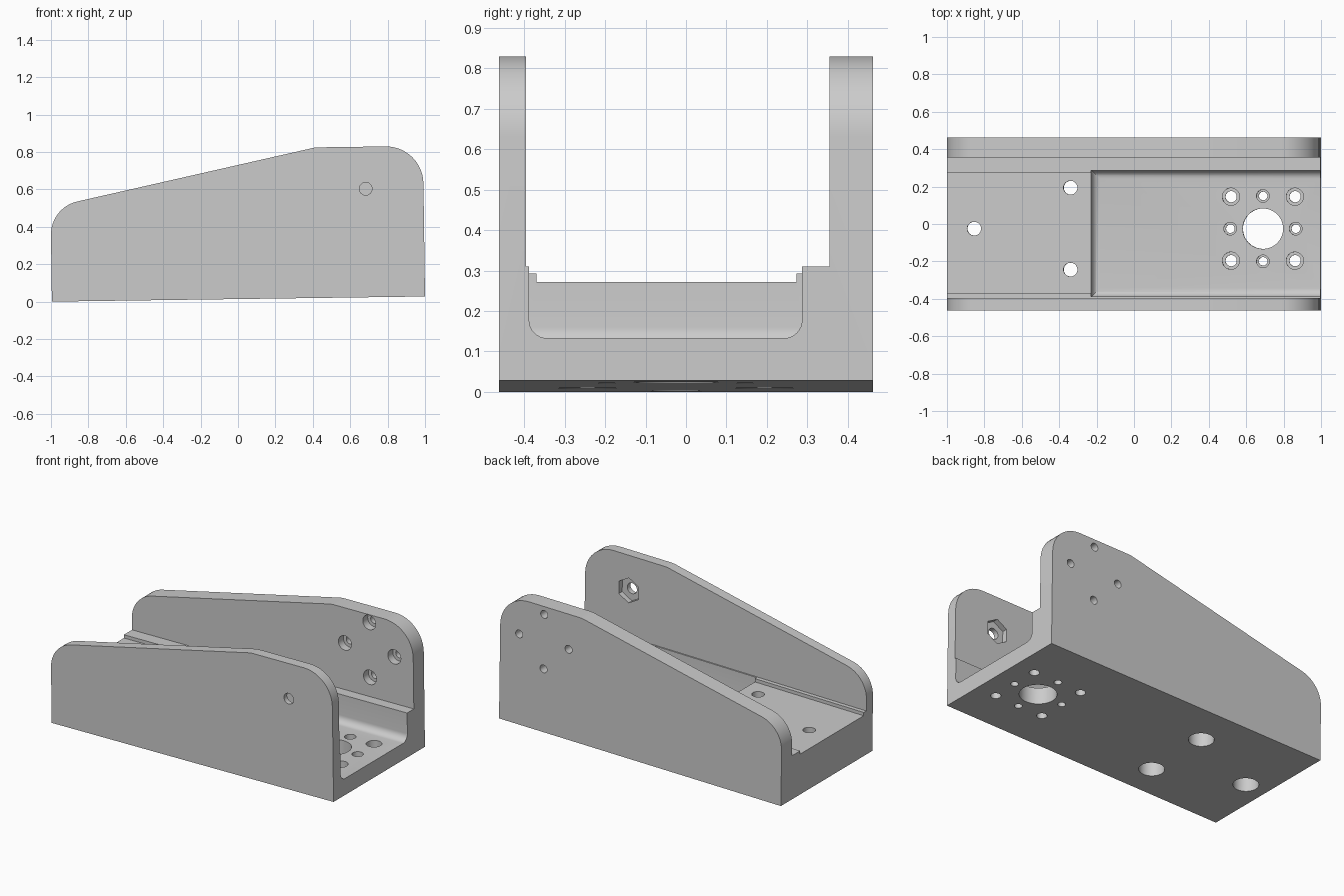
import bpy, bmesh, math
from mathutils import Matrix, Vector

cube = bpy.data.objects.get("Cube")
if cube:
    bpy.data.objects.remove(cube, do_unlink=True)

LENGTH, HALF_W, TILT = 1.995, 0.462, 0.0138
MID_Y = -0.025                      # centre line of the hole patterns
HUB_X, HUB_Z = 1.686, 0.58          # shared hub position on floor and walls

grey = bpy.data.materials.new("plain grey")
grey.use_nodes = True
colour = (0.6, 0.6, 0.6, 1)
grey.diffuse_color = colour
grey.node_tree.nodes["Principled BSDF"].inputs["Base Color"].default_value = colour


def make_object(name, bm):
    bmesh.ops.recalc_face_normals(bm, faces=bm.faces)
    mesh = bpy.data.meshes.new(name)
    bm.to_mesh(mesh)
    bm.free()
    mesh.materials.append(grey)
    obj = bpy.data.objects.new(name, mesh)
    bpy.context.collection.objects.link(obj)
    return obj


def fillet(prev, corner, nxt, radius, steps=12):
    """Points of a tangent arc rounding one profile corner."""
    p, c, n = Vector(prev), Vector(corner), Vector(nxt)
    a, b = (p - c).normalized(), (n - c).normalized()
    half = a.angle(b) / 2
    centre = c + (a + b).normalized() * radius / math.sin(half)
    start = (c + a * radius / math.tan(half) - centre).normalized()
    end = (c + b * radius / math.tan(half) - centre).normalized()
    return [centre + start.slerp(end, i / steps) * radius for i in range(steps + 1)]


def cut(body, name, bm):
    cutter = make_object(name, bm)
    cutter.hide_render = True
    mod = body.modifiers.new(name, "BOOLEAN")
    mod.operation, mod.solver, mod.object = "DIFFERENCE", "EXACT", cutter
    bpy.context.view_layer.objects.active = body
    bpy.ops.object.modifier_apply(modifier=mod.name)
    bpy.data.objects.remove(cutter, do_unlink=True)


def box(low, high):
    low, high = Vector(low), Vector(high)
    bm = bmesh.new()
    bmesh.ops.create_cube(bm, size=1, matrix=Matrix.Translation((low + high) / 2)
                          @ Matrix.Diagonal((*(high - low), 1)))
    return bm


def drill(body, name, a, b, radius, sides=32):
    """Cut a round or hexagonal hole from point a to point b."""
    a, b = Vector(a), Vector(b)
    turn = (b - a).to_track_quat("Z", "Y").to_matrix().to_4x4()
    bm = bmesh.new()
    bmesh.ops.create_cone(bm, cap_ends=True, segments=sides, radius1=radius, radius2=radius,
                          depth=(b - a).length, matrix=Matrix.Translation((a + b) / 2) @ turn)
    cut(body, name, bm)


# Sloped side outline, extruded across the full width
corners = [((0, 0), 0), ((LENGTH, 0), 0), ((LENGTH, 0.805), 0.2),
           ((1.42, 0.805), 0.18), ((0, 0.503), 0.18)]
outline = []
for i, (corner, radius) in enumerate(corners):
    if radius:
        outline += fillet(corners[i - 1][0], corner, corners[(i + 1) % len(corners)][0], radius)
    else:
        outline.append(Vector(corner))
bm = bmesh.new()
side = bm.faces.new([bm.verts.new((p.x, -HALF_W, p.y)) for p in outline])
extruded = bmesh.ops.extrude_face_region(bm, geom=[side])["geom"]
bmesh.ops.translate(bm, vec=(0, 2 * HALF_W, 0),
                    verts=[v for v in extruded if isinstance(v, bmesh.types.BMVert)])
bracket = make_object("bracket_body", bm)

# Channel between the walls and the shallow groove in its floor
cut(bracket, "channel", box((-1, -0.396, 0.282), (3, 0.355, 2)))
cut(bracket, "groove", box((-1, -0.37, 0.261), (3, 0.273, 1)))

# Deep pocket with rounded bottom edges, open at the right-hand end
bm = box((0.77, -0.388, 0.105), (3, 0.287, 0.6))
bottom = [e for e in bm.edges if all(v.co.z < 0.2 for v in e.verts)
          and not all(v.co.x > 2 for v in e.verts)]
bmesh.ops.bevel(bm, geom=bottom, offset=0.045, segments=8, profile=0.5, affect="EDGES")
cut(bracket, "pocket", bm)

# Hub opening ringed by eight counterbored screw holes
drill(bracket, "hub_hole", (HUB_X, MID_Y, -0.1), (HUB_X, MID_Y, 0.2), 0.108, 48)
for i in range(8):
    diagonal = i % 2
    reach = 0.171 * math.sqrt(2) if diagonal else 0.175
    x = HUB_X + reach * math.cos(i * math.pi / 4)
    y = MID_Y + reach * math.sin(i * math.pi / 4)
    drill(bracket, "screw_hole", (x, y, -0.1), (x, y, 0.2), 0.03 if diagonal else 0.023)
    drill(bracket, "screw_bore", (x, y, 0.06), (x, y, 0.2), 0.046 if diagonal else 0.034)

# Three mounting holes, counterbored from underneath
for x, y in ((0.144, MID_Y), (0.659, MID_Y + 0.219), (0.659, MID_Y - 0.219)):
    drill(bracket, "mount_hole", (x, y, -0.1), (x, y, 0.4), 0.037)
    drill(bracket, "mount_bore", (x, y, -0.1), (x, y, 0.16), 0.074)

# Front wall: pivot hole with a hexagonal nut recess inside
drill(bracket, "pivot_hole", (HUB_X, -0.6, HUB_Z), (HUB_X, -0.3, HUB_Z), 0.034)
drill(bracket, "nut_recess", (HUB_X, -0.43, HUB_Z), (HUB_X, -0.3, HUB_Z), 0.08, 6)

# Back wall: four screw holes, counterbored on the inside
for i in range(4):
    x = HUB_X + 0.175 * math.cos(i * math.pi / 2)
    z = HUB_Z + 0.175 * math.sin(i * math.pi / 2)
    drill(bracket, "wall_hole", (x, 0.3, z), (x, 0.6, z), 0.025)
    drill(bracket, "wall_bore", (x, 0.3, z), (x, 0.405, z), 0.046)

# Slight tilt of the whole body, then smooth the curved faces
bracket.data.transform(Matrix.Translation((-0.995, 0, 0)) @ Matrix.Rotation(-TILT, 4, "Y"))
bpy.ops.object.select_all(action="DESELECT")
bracket.select_set(True)
bpy.context.view_layer.objects.active = bracket
bpy.ops.object.shade_smooth_by_angle(angle=math.radians(30))
